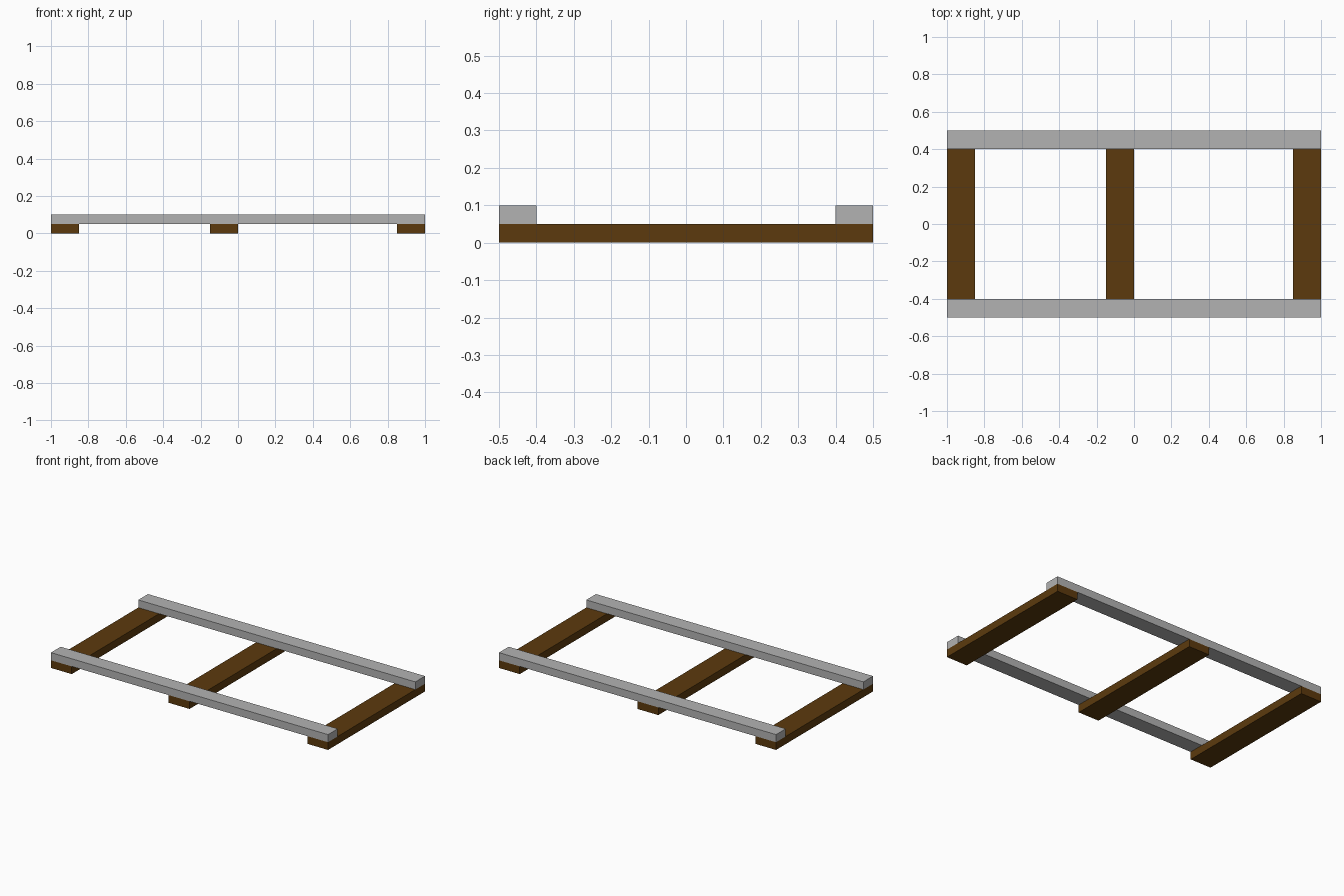
import bpy

cube = bpy.data.objects.get("Cube")
if cube:
    bpy.data.objects.remove(cube, do_unlink=True)


def make_material(name, rgb):
    mat = bpy.data.materials.new(name)
    mat.use_nodes = True
    mat.diffuse_color = (*rgb, 1)
    mat.node_tree.nodes["Principled BSDF"].inputs["Base Color"].default_value = (*rgb, 1)
    return mat


def make_box(name, low, high, mat):
    centre = [(a + b) / 2 for a, b in zip(low, high)]
    bpy.ops.mesh.primitive_cube_add(size=1, location=centre)
    obj = bpy.context.object
    obj.name = name
    obj.scale = [b - a for a, b in zip(low, high)]
    bpy.ops.object.transform_apply(location=False, rotation=False, scale=True)
    obj.data.materials.append(mat)
    return obj


wood = make_material("brown wood", (0.107, 0.042, 0.004))
steel = make_material("grey steel", (0.45, 0.45, 0.45))

# Wooden cross ties lying on the ground
TIE_WIDTH, TIE_TOP, RAIL_TOP = 0.15, 0.05, 0.10
for name, x in (("right_tie", -1.0), ("middle_tie", -0.15), ("left_tie", 0.85)):
    make_box(name, (x, -0.5, 0), (x + TIE_WIDTH, 0.5, TIE_TOP), wood)

# Two steel rails resting across the ties
for name, y in (("front_rail", -0.5), ("back_rail", 0.4)):
    make_box(name, (-1, y, TIE_TOP), (1, y + 0.1, RAIL_TOP), steel)
